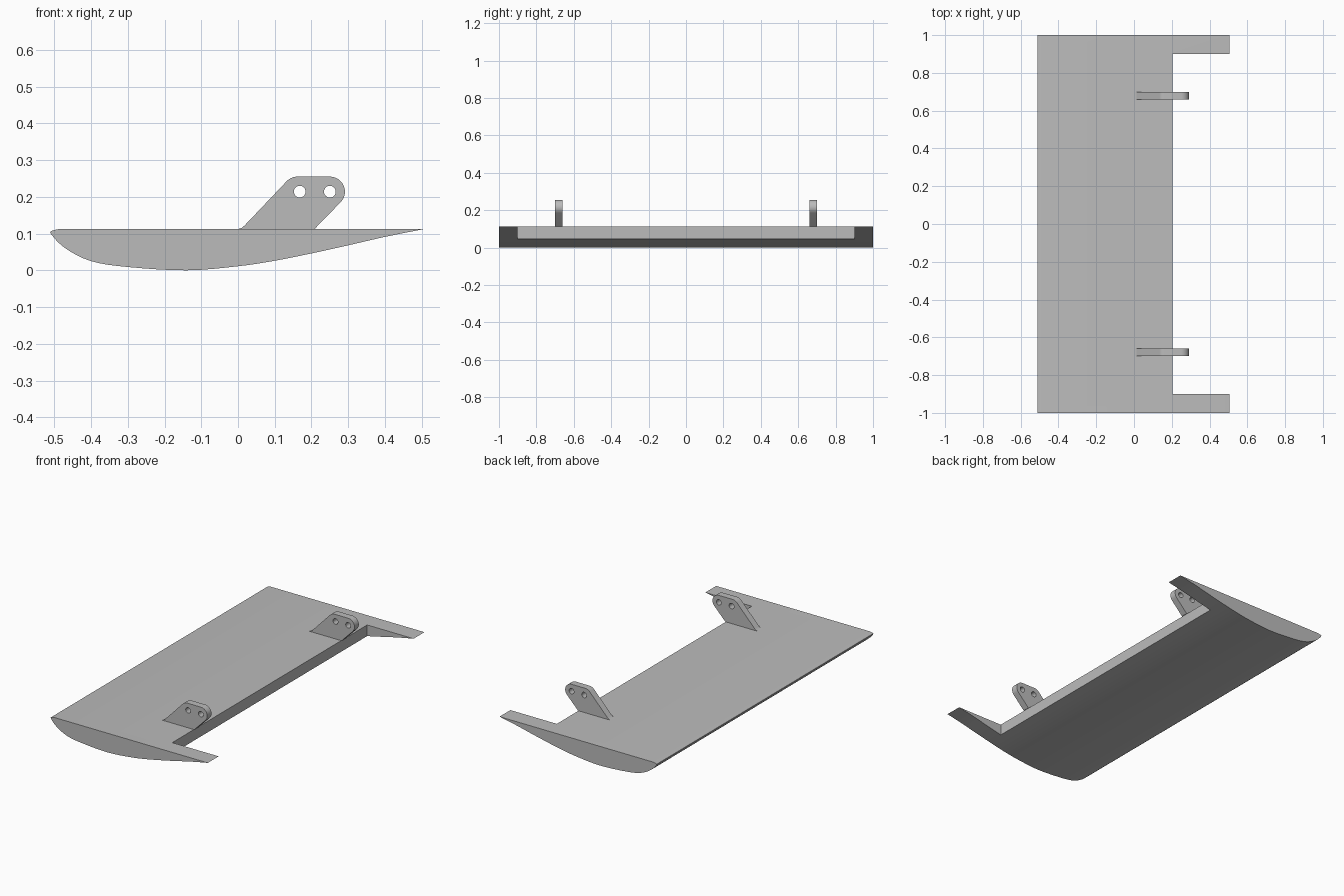
import bpy, bmesh, math

cube = bpy.data.objects.get("Cube")
if cube:
    bpy.data.objects.remove(cube, do_unlink=True)

grey = bpy.data.materials.new("plain grey")
grey.diffuse_color = (0.5, 0.5, 0.5, 1)
grey.use_nodes = True
grey.node_tree.nodes["Principled BSDF"].inputs["Base Color"].default_value = (0.5, 0.5, 0.5, 1)

DECK = 0.112


def prism(name, profile, y0, y1):
    """Extrude an (x, z) profile along y."""
    bm = bmesh.new()
    face = bm.faces.new([bm.verts.new((x, y0, z)) for x, z in profile])
    side = bmesh.ops.extrude_face_region(bm, geom=[face])["geom"]
    verts = [v for v in side if isinstance(v, bmesh.types.BMVert)]
    bmesh.ops.translate(bm, verts=verts, vec=(0, y1 - y0, 0))
    bmesh.ops.recalc_face_normals(bm, faces=bm.faces)
    mesh = bpy.data.meshes.new(name)
    bm.to_mesh(mesh)
    bm.free()
    mesh.materials.append(grey)
    obj = bpy.data.objects.new(name, mesh)
    bpy.context.collection.objects.link(obj)
    return obj


def select(obj):
    bpy.ops.object.select_all(action='DESELECT')
    obj.select_set(True)
    bpy.context.view_layer.objects.active = obj


def cut(obj, cutter):
    """Subtract the cutter and discard it."""
    cutter.hide_render = True
    select(obj)
    mod = obj.modifiers.new("cut", 'BOOLEAN')
    mod.operation = 'DIFFERENCE'
    mod.solver = 'EXACT'
    mod.object = cutter
    bpy.ops.object.modifier_apply(modifier=mod.name)
    bpy.data.objects.remove(cutter, do_unlink=True)


def arc(cx, cz, r, start, end, steps):
    angles = [math.radians(start + (end - start) * i / steps) for i in range(steps + 1)]
    return [(cx + r * math.cos(a), cz + r * math.sin(a)) for a in angles]


def spline(points, steps=4):
    """Smooth curve through the points."""
    pts = [points[0]] + points + [points[-1]]
    out = []
    for a, b, c, d in zip(pts, pts[1:], pts[2:], pts[3:]):
        for i in range(steps):
            t = i / steps
            out.append(tuple(0.5 * (2 * q + (r - p) * t + (2 * p - 5 * q + 4 * r - s) * t * t
                                    + (3 * q - p - 3 * r + s) * t ** 3)
                             for p, q, r, s in zip(a, b, c, d)))
    return out + [points[-1]]


# Flap body: flat top, curved belly, rounded nose, sharp trailing edge
belly = spline([(-0.488, DECK), (-0.505, 0.108), (-0.509, 0.099), (-0.47, 0.06),
                (-0.40, 0.025), (-0.30, 0.009), (-0.14, 0.0), (0, 0.011),
                (0.1, 0.026), (0.205, 0.047), (0.3, 0.068), (0.4, 0.091), (0.505, DECK)])
body = prism("flap_body", belly, -1, 1)

# Wide notch in the trailing edge leaves a tip at each end
notch = prism("notch_cutter", [(0.205, -0.1), (0.7, -0.1), (0.7, 0.3), (0.205, 0.3)], -0.9, 0.9)
cut(body, notch)

# Hinge brackets: slanted lugs with rounded tops and two pin holes
FRONT_PIN, REAR_PIN, PIN_Z = 0.168, 0.25, 0.214
outline = [(0.0, DECK), (0.208, DECK)]
outline += arc(REAR_PIN, PIN_Z, 0.041, -45, 90, 14)
outline += arc(FRONT_PIN - 0.006, PIN_Z, 0.041, 90, 135, 6)
outline += [(0.018, 0.122), (0.011, 0.116)]

brackets = []
for name, y in (("front_bracket", -0.68), ("back_bracket", 0.68)):
    bracket = prism(name, outline, y - 0.02, y + 0.02)
    for x in (FRONT_PIN, REAR_PIN):
        hole = prism("hole_cutter", arc(x, PIN_Z, 0.016, 0, 345, 23), y - 0.1, y + 0.1)
        cut(bracket, hole)
    brackets.append(bracket)

# Smooth the curved surfaces, keep the edges crisp
for obj in [body] + brackets:
    select(obj)
    bpy.ops.object.shade_smooth_by_angle(angle=math.radians(30))
